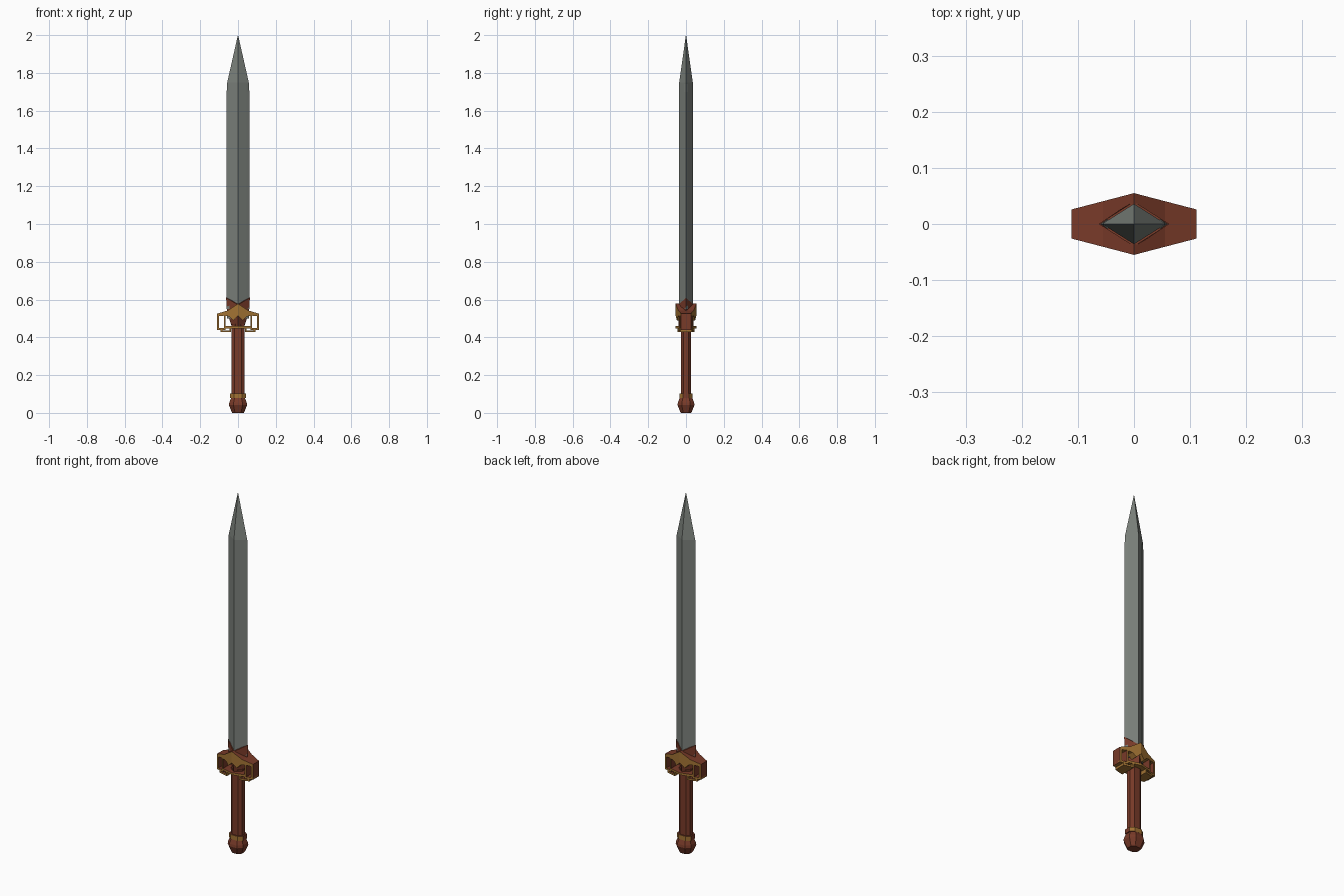
import bpy, bmesh, math
from mathutils import Vector

if "Cube" in bpy.data.objects:
    bpy.data.objects.remove(bpy.data.objects["Cube"])


def material(name, col):
    m = bpy.data.materials.new(name)
    m.diffuse_color = (*col, 1)
    m.use_nodes = True
    m.node_tree.nodes["Principled BSDF"].inputs["Base Color"].default_value = m.diffuse_color
    return m


STEEL = material("steel grey", (0.20, 0.22, 0.20))
BROWN = material("leather brown", (0.19, 0.043, 0.022))
GOLD = material("old gold", (0.36, 0.17, 0.033))


def finish(name, bm, mats, rule=None):
    bmesh.ops.recalc_face_normals(bm, faces=bm.faces)
    bm.normal_update()
    if rule:
        for f in bm.faces:
            f.material_index = rule(f)
    me = bpy.data.meshes.new(name)
    bm.to_mesh(me)
    bm.free()
    for m in mats:
        me.materials.append(m)
    ob = bpy.data.objects.new(name, me)
    bpy.context.collection.objects.link(ob)
    return ob


def loft(name, rings, mats, rule=None):
    """Skin a list of equal-length rings of points and cap both ends."""
    bm = bmesh.new()
    vs = [[bm.verts.new(p) for p in r] for r in rings]
    n = len(rings[0])
    for a, b in zip(vs, vs[1:]):
        for i in range(n):
            j = (i + 1) % n
            bm.faces.new((a[i], a[j], b[j], b[i]))
    bm.faces.new(vs[0])
    bm.faces.new(vs[-1])
    bmesh.ops.remove_doubles(bm, verts=bm.verts, dist=1e-5)
    return finish(name, bm, mats, rule)


def diamond(x, y, z, zy=None):
    zy = z if zy is None else zy
    return [(x, 0, z), (0, y, zy), (-x, 0, z), (0, -y, zy)]


def octagon(x, y, z, c=0.5):
    return [(x, -y * c, z), (x, y * c, z), (x * c, y, z), (-x * c, y, z),
            (-x, y * c, z), (-x, -y * c, z), (-x * c, -y, z), (x * c, -y, z)]


# Blade with four-sided point
loft("blade", [diamond(0.057, 0.036, 0.5), diamond(0.057, 0.036, 1.75),
               diamond(0.0005, 0.0005, 2.0)], [STEEL])

# Thin cutting edges along both sides
for s, side in ((1, "right"), (-1, "left")):
    loft(side + "_cutting_edge",
         [[(s * 0.046, -0.0095, z), (s * x, 0, z), (s * 0.046, 0.0095, z)]
          for z, x in ((0.55, 0.06), (1.70, 0.06), (1.74, 0.057))], [STEEL])

# Collar with a V-shaped mouth
loft("blade_collar", [octagon(0.034, 0.026, 0.44), octagon(0.034, 0.026, 0.47)], [BROWN])
loft("collar_mouth", [diamond(0.034, 0.04, 0.46), diamond(0.058, 0.042, 0.53),
                      diamond(0.063, 0.04, 0.61, 0.572)], [BROWN])


# Guard: pierced frame, thick at the centre and thin at the ends
def depth(x):
    return 0.055 - 0.029 * min(x, 0.111) / 0.111


def prism(bm, pts):
    rows = [[bm.verts.new((x, s * depth(x), z)) for x, z in pts] for s in (-1, 1)]
    n = len(pts)
    bm.faces.new(rows[0])
    bm.faces.new(rows[1])
    for i in range(n):
        j = (i + 1) % n
        if pts[i][0] == 0 and pts[j][0] == 0:
            continue        # open on the mirror plane
        bm.faces.new((rows[0][i], rows[0][j], rows[1][j], rows[1][i]))


def bar(bm, x0, x1, z0, z1):
    prism(bm, [(x0, z0), (x1, z0), (x1, z1), (x0, z1)])


def guard_rule(f):
    c = f.calc_center_median()
    if abs(f.normal.y) > 0.5 or f.normal.z < -0.5 or (c.z < 0.46 and f.normal.z < 0.5):
        return 1
    return 0


bm = bmesh.new()
prism(bm, [(0, 0.578), (0.055, 0.542), (0.111, 0.525), (0.111, 0.511), (0.07, 0.515),
           (0.045, 0.51), (0.025, 0.49), (0, 0.515)])
bar(bm, 0.100, 0.111, 0.44, 0.515)      # outer upright
bar(bm, 0.072, 0.111, 0.44, 0.450)      # hook
bar(bm, 0.082, 0.092, 0.427, 0.45)
bar(bm, 0.038, 0.092, 0.427, 0.437)     # lower bar
bar(bm, 0.066, 0.075, 0.44, 0.52)       # inner upright
bar(bm, 0.038, 0.046, 0.427, 0.458)
bar(bm, 0, 0.070, 0.448, 0.460)         # cross bar
guard = finish("guard_frame", bm, [BROWN, GOLD], guard_rule)
guard.modifiers.new("Mirror", 'MIRROR').use_axis[0] = True

# Faceted grip
loft("grip", [octagon(0.035, 0.026, 0.07), octagon(0.035, 0.026, 0.46)], [BROWN])

# Ring above the pommel, gold on front and back
loft("pommel_ring", [octagon(0.042, 0.034, 0.078), octagon(0.042, 0.034, 0.103)],
     [BROWN, GOLD], lambda f: int(abs(f.normal.y) > 0.5))

# Faceted pommel
loft("pommel", [octagon(0.030, 0.027, 0.0), octagon(0.034, 0.031, 0.006),
                octagon(0.048, 0.045, 0.042), octagon(0.046, 0.043, 0.055),
                octagon(0.036, 0.033, 0.08)], [BROWN])
